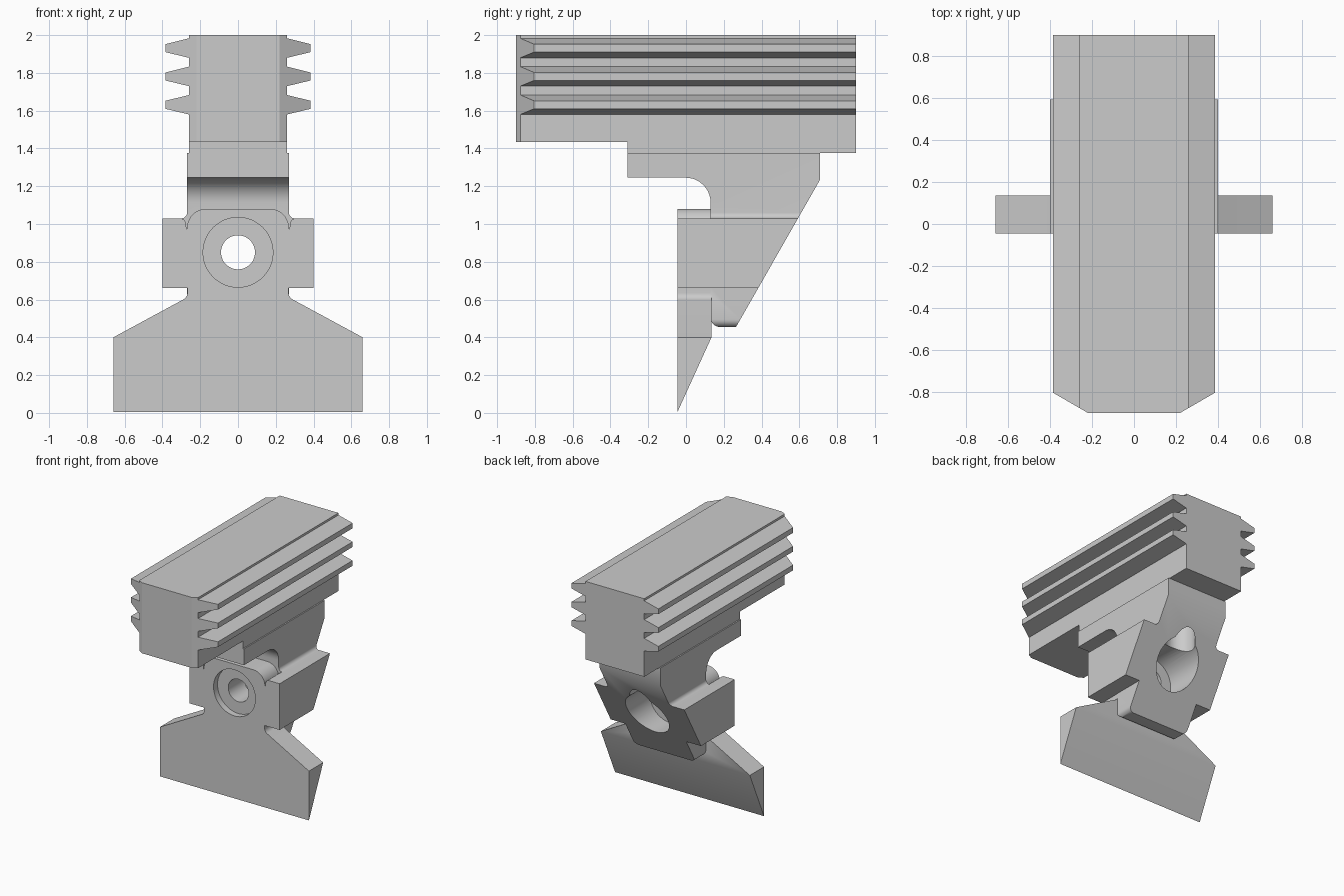
import bpy, bmesh
from math import sin, cos, tan, pi
from mathutils import Vector

cube = bpy.data.objects.get("Cube")
if cube:
    bpy.data.objects.remove(cube, do_unlink=True)

GREY = (0.6, 0.6, 0.6, 1)
metal = bpy.data.materials.new("plain_grey")
metal.use_nodes = True
metal.diffuse_color = GREY
metal.node_tree.nodes["Principled BSDF"].inputs["Base Color"].default_value = GREY


def rounded(corners, steps=8):
    """Outline from (a, b) corners; an optional third value rounds the corner."""
    out, n = [], len(corners)
    for i, c in enumerate(corners):
        p = Vector(c[:2])
        if len(c) < 3:
            out.append(p)
            continue
        d1 = (Vector(corners[i - 1][:2]) - p).normalized()
        d2 = (Vector(corners[(i + 1) % n][:2]) - p).normalized()
        r, half = c[2], d1.angle(d2) / 2
        centre = p + (d1 + d2).normalized() * r / sin(half)
        start, end = (p + d * r / tan(half) - centre for d in (d1, d2))
        out += [centre + start.lerp(end, k / steps).normalized() * r
                for k in range(steps + 1)]
    return out


def mirrored(half):
    """Close a right-hand half outline across x = 0."""
    return half + [(-c[0], *c[1:]) for c in reversed(half)]


def circle(a, b, r, n=48):
    return [(a + r * cos(2 * pi * k / n), b + r * sin(2 * pi * k / n)) for k in range(n)]


def prism(name, corners, plane, low, high):
    """Extrude an outline drawn in the xy, xz or yz plane."""
    place = {"xy": lambda a, b, t: (a, b, t),
             "xz": lambda a, b, t: (a, t, b),
             "yz": lambda a, b, t: (t, a, b)}[plane]
    bm = bmesh.new()
    face = bm.faces.new([bm.verts.new(place(*p, low)) for p in rounded(corners)])
    grown = bmesh.ops.extrude_face_region(bm, geom=[face])["geom"]
    shift = Vector(place(0, 0, high - low))
    bmesh.ops.translate(bm, vec=shift, verts=[v for v in grown if isinstance(v, bmesh.types.BMVert)])
    bmesh.ops.recalc_face_normals(bm, faces=bm.faces)
    mesh = bpy.data.meshes.new(name)
    bm.to_mesh(mesh)
    bm.free()
    mesh.materials.append(metal)
    obj = bpy.data.objects.new(name, mesh)
    bpy.context.collection.objects.link(obj)
    return obj


def activate(obj):
    bpy.ops.object.select_all(action="DESELECT")
    obj.select_set(True)
    bpy.context.view_layer.objects.active = obj


def combine(obj, tool, operation):
    """Apply a boolean and discard the tool."""
    activate(obj)
    mod = obj.modifiers.new("combine", "BOOLEAN")
    mod.operation, mod.object, mod.solver = operation, tool, "EXACT"
    bpy.ops.object.modifier_apply(modifier=mod.name)
    bpy.data.objects.remove(tool, do_unlink=True)


# Finned rail: cross-section with three ribs per side
half = [(0.26, 1.3)]
for z in (1.58, 1.73, 1.88):
    half += [(0.26, z), (0.385, z + 0.03), (0.385, z + 0.072), (0.26, z + 0.103)]
half.append((0.26, 2.0))
rail = prism("finned_rail", mirrored(half), "xz", -1, 1)
plan = mirrored([(0.22, -0.9), (0.41, -0.79), (0.41, 0.9)])
combine(rail, prism("rail_plan", plan, "xy", 1, 3), "INTERSECT")
step = [(-1, 1.435), (-0.31, 1.435), (-0.31, 1.375), (1, 1.375), (1, 3), (-1, 3)]
combine(rail, prism("rail_side", step, "yz", -1, 1), "INTERSECT")

# Bracket: front silhouette trimmed by the sloping side silhouette
half = [(0.27, 0.455, 0.04), (0.27, 0.66), (0.4, 0.66), (0.4, 1.03),
        (0.27, 1.03, 0.03), (0.27, 1.375)]
bracket = prism("bracket", mirrored(half), "xz", -1, 1)
side = [(-0.31, 1.4), (-0.31, 1.245), (0.13, 1.245, 0.13), (0.13, 0.455, 0.05),
        (0.265, 0.455), (0.71, 1.235), (0.71, 1.4)]
combine(bracket, prism("bracket_side", side, "yz", -1, 1), "INTERSECT")

# Front plate with arched top, side arms and a flared blade
half = [(0.66, 0), (0.66, 0.4), (0.268, 0.612, 0.04), (0.268, 0.66), (0.4, 0.66),
        (0.4, 1.03), (0.28, 1.03, 0.03), (0.272, 0.97), (0.255, 1.08, 0.1)]
plate = prism("front_plate", mirrored(half), "xz", -0.045, 0.135)
wedge = [(-0.045, -0.1), (-0.045, 0.005), (0.135, 0.4), (0.3, 0.4), (0.3, -0.1)]
combine(plate, prism("blade_wedge", wedge, "yz", -1, 1), "DIFFERENCE")
combine(bracket, plate, "UNION")

# Bolt hole, front counterbore, rear bore and upward pocket
for name, outline, plane, low, high in (
        ("bolt_hole", circle(0, 0.85, 0.09), "xz", -1, 1),
        ("front_counterbore", circle(0, 0.85, 0.185), "xz", -1, 0.005),
        ("rear_bore", circle(0, 0.85, 0.18), "xz", 0.2, 1),
        ("upward_pocket", circle(0, 0.52, 0.11), "xy", 0.8, 1.3)):
    combine(bracket, prism(name, outline, plane, low, high), "DIFFERENCE")

for obj in (rail, bracket):
    activate(obj)
    bpy.ops.object.shade_smooth_by_angle(angle=pi / 6)
